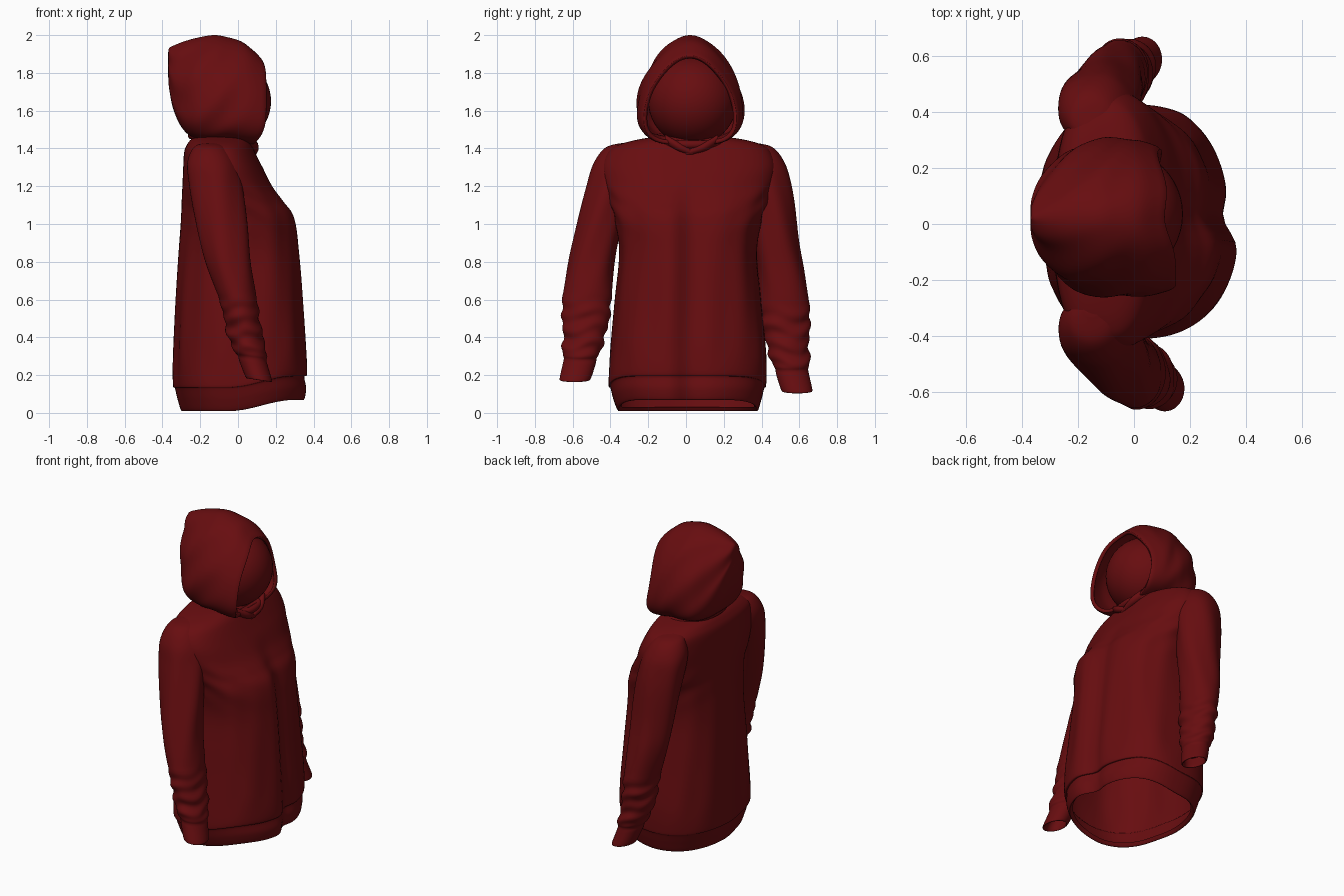
import bpy, bmesh, math
from math import sin, cos, exp, tau
from mathutils import Vector

if "Cube" in bpy.data.objects:
    bpy.data.objects.remove(bpy.data.objects["Cube"])

fabric = bpy.data.materials.new("dark red fabric")
fabric.use_nodes = True
red = (0.135, 0.004, 0.005, 1)
fabric.diffuse_color = red
fabric.node_tree.nodes["Principled BSDF"].inputs["Base Color"].default_value = red
fabric.node_tree.nodes["Principled BSDF"].inputs["Roughness"].default_value = 0.9


def spow(v, p):
    return math.copysign(abs(v) ** p, v)


def ramp(v, lo, hi):
    t = min(1, max(0, (v - lo) / (hi - lo)))
    return t * t * (3 - 2 * t)


def smooth_rows(rows, steps):
    """Catmull-Rom interpolation of the section table."""
    out = []
    for i in range(len(rows) - 1):
        a, b, c, d = (rows[max(0, min(len(rows) - 1, i + k))] for k in (-1, 0, 1, 2))
        for s in range(steps):
            t = s / steps
            out.append([q + t / 2 * (r - p + t * (2 * p - 5 * q + 4 * r - w
                        + t * (3 * (q - r) + w - p)))
                        for p, q, r, w in zip(a, b, c, d)])
    return out + [list(rows[-1])]


def finish(obj, angle=50):
    obj.data.materials.clear()
    obj.data.materials.append(fabric)
    bpy.ops.object.select_all(action="DESELECT")
    obj.select_set(True)
    bpy.context.view_layer.objects.active = obj
    bpy.ops.object.shade_smooth_by_angle(angle=math.radians(angle))


def loft(name, rows, point, steps=6, segs=64, cap_first=False, cap_last=False):
    bm = bmesh.new()
    rings = [[bm.verts.new(point(row, tau * k / segs)) for k in range(segs)]
             for row in smooth_rows(rows, steps)]
    for r0, r1 in zip(rings, rings[1:]):
        for k in range(segs):
            n = (k + 1) % segs
            bm.faces.new((r0[k], r0[n], r1[n], r1[k]))
    if cap_first:
        bm.faces.new(rings[0])
    if cap_last:
        bm.faces.new(rings[-1])
    bmesh.ops.recalc_face_normals(bm, faces=bm.faces)
    mesh = bpy.data.meshes.new(name)
    bm.to_mesh(mesh)
    bm.free()
    obj = bpy.data.objects.new(name, mesh)
    bpy.context.collection.objects.link(obj)
    finish(obj)
    return obj


# Body with hem: height, back, front, right width, left width
body_rows = [
    (.03, -.28, .34, .34, .36), (.01, -.30, .36, .36, .38),
    (.07, -.32, .37, .385, .40), (.13, -.335, .36, .40, .415),
    (.15, -.345, .375, .41, .425), (.3, -.345, .37, .40, .425),
    (.6, -.335, .35, .375, .395), (.85, -.32, .33, .355, .375),
    (1.03, -.305, .305, .38, .40), (1.12, -.30, .245, .405, .43),
    (1.2, -.295, .185, .43, .455), (1.3, -.29, .13, .445, .475),
    (1.38, -.285, .09, .415, .45), (1.42, -.27, .07, .355, .40),
    (1.45, -.245, .05, .24, .29), (1.47, -.2, .02, .1, .12)]


def body_point(row, a):
    z, back, front, right, left = row
    c, s = cos(a), sin(a)
    loose = ramp(z, .12, .35) * (1 - ramp(z, .9, 1.35))
    fold = 1 + loose * (.01 * sin(7 * a + 3 * z) + .006 * sin(13 * a - 4 * z))
    fold += .01 * exp(-((z - 1.08) / .12) ** 2) * abs(s) * sin(40 * z + 9 * c)
    # Back is squarer than the chest
    x = (back + front) / 2 + (front - back) / 2 * spow(c, .85 if c > 0 else .7) * fold
    y = (left if s > 0 else right) * spow(s, .9) * fold
    low = 1 - ramp(z, 1.0, 1.3)
    if c > 0:
        # Chest fullness with a soft centre valley, fuller on the right
        x -= low * c * (.04 * exp(-((y - .02) / .07) ** 2) + .035 * ramp(y, -.1, .15))
    else:
        # Back sits slightly deeper on the left
        x -= low * c * .02 * ramp(-y, -.05, .15)
    # Hem rises towards the front
    z += .06 * ramp(x, -.05, .3) * (1 - ramp(z, .15, .6))
    return Vector((x, y, z))


loft("body", body_rows, body_point, segs=96, cap_last=True)

# Sleeves with cuffs: height, centre x, centre y, radius x, radius y
sleeve_rows = [
    (1.43, -.15, .30, .03, .03), (1.405, -.15, .34, .085, .085),
    (1.32, -.14, .37, .13, .12), (1.2, -.12, .40, .14, .125),
    (1.0, -.085, .455, .135, .12), (.8, -.05, .50, .12, .122),
    (.6, 0, .525, .10, .13), (.5, .02, .53, .095, .125),
    (.4, .04, .54, .095, .11), (.32, .065, .555, .088, .10),
    (.29, .075, .56, .075, .087), (.26, .083, .565, .075, .087),
    (.18, .11, .587, .07, .082), (.185, .108, .587, .057, .068),
    (.25, .09, .565, .054, .068)]

for side, label in ((-1, "right"), (1, "left")):
    def sleeve_point(row, a):
        z, cx, cy, rx, ry = row
        down = ramp(z, 1.4, .15)
        c, s = cos(a), sin(a)
        # Bunched wrinkles above the cuff, long soft folds higher up
        bunch = ramp(z, .28, .36) * (1 - ramp(z, .5, .66))
        r = 1 + bunch * (.05 * sin(75 * z + 2.2 * sin(a + side) + sin(3 * a))
                         + .035 * sin(48 * z - 2 * a))
        r += .03 * ramp(z, .6, .8) * (1 - ramp(z, 1.2, 1.4)) * sin(5 * a + 6 * z)
        x, y = rx * c * r, ry * s * r
        # Left arm hangs further back and lower, from a wider shoulder
        shift = .08 * down if side > 0 else 0
        drop = .06 * down if side > 0 else 0
        cy += .035 * ramp(z, .85, 1.25) if side > 0 else 0
        tilt = .15 * x * (1 - ramp(z, .25, .7))
        return Vector((cx + x - shift, side * (cy + y), z - drop - tilt))

    loft(label + "_sleeve", sleeve_rows, sleeve_point, steps=8, segs=48,
         cap_first=True, cap_last=True)

# Hood, from face opening to back tip: x, bottom, top, half width
hood_rows = [
    (.15, 1.42, 1.89, .23), (.125, 1.42, 1.915, .245),
    (.05, 1.43, 1.965, .262), (-.05, 1.44, 1.99, .265),
    (-.13, 1.44, 2.0, .26), (-.22, 1.45, 1.985, .235),
    (-.29, 1.50, 1.965, .18), (-.34, 1.60, 1.945, .12),
    (-.365, 1.72, 1.93, .06), (-.37, 1.8, 1.90, .015)]


def hood_point(row, a):
    x, low, high, half = row
    c, s = cos(a), sin(a)
    egg = 1 - .28 * s
    width = spow(c, .5 if s < 0 else 1) * egg
    z = (low + high) / 2 + (high - low) / 2 * s
    crease = .008 * sin(6 * a + 25 * x) * ramp(x, .1, -.1) * abs(c)
    # Opening edge pulled back at the chin, crown and left cheek
    pull = .07 * max(0, -s) ** 4 + .04 * max(0, s) ** 6 + .065 * max(0, c) ** 2
    x -= pull * ramp(x, -.15, .15)
    return Vector((x, .022 + half * width + crease, z))


hood = loft("hood", hood_rows, hood_point, segs=72, cap_last=True)
lining = hood.modifiers.new("lining", "SOLIDIFY")
lining.thickness = .022
lining.offset = -1

# Rounded form filling the hood opening
bpy.ops.mesh.primitive_uv_sphere_add(segments=48, ring_count=24, radius=.235,
                                     location=(-.06, .035, 1.65))
bpy.context.object.name = "hood_filling"
finish(bpy.context.object)

# Neck seam roll
bpy.ops.mesh.primitive_torus_add(major_segments=48, minor_segments=12,
                                 major_radius=.18, minor_radius=.022,
                                 location=(-.08, .03, 1.445), rotation=(0, .15, 0))
neck = bpy.context.object
neck.name = "neck_seam"
neck.scale = (.93, 1.08, 1)
finish(neck)

# Overlapping hood edges below the face opening
for side, label in ((-1, "right"), (1, "left")):
    path = [(.05, .03 + side * .14, 1.45, .025), (.085, .03 + side * .07, 1.41, .024),
            (.085, .02 - side * .02, 1.375, .014)]

    def flap_point(row, a):
        x, y, z, r = row
        return Vector((x + r * cos(a), y, z + r * sin(a)))

    loft(label + "_collar_flap", path, flap_point, segs=16, cap_first=True, cap_last=True)
